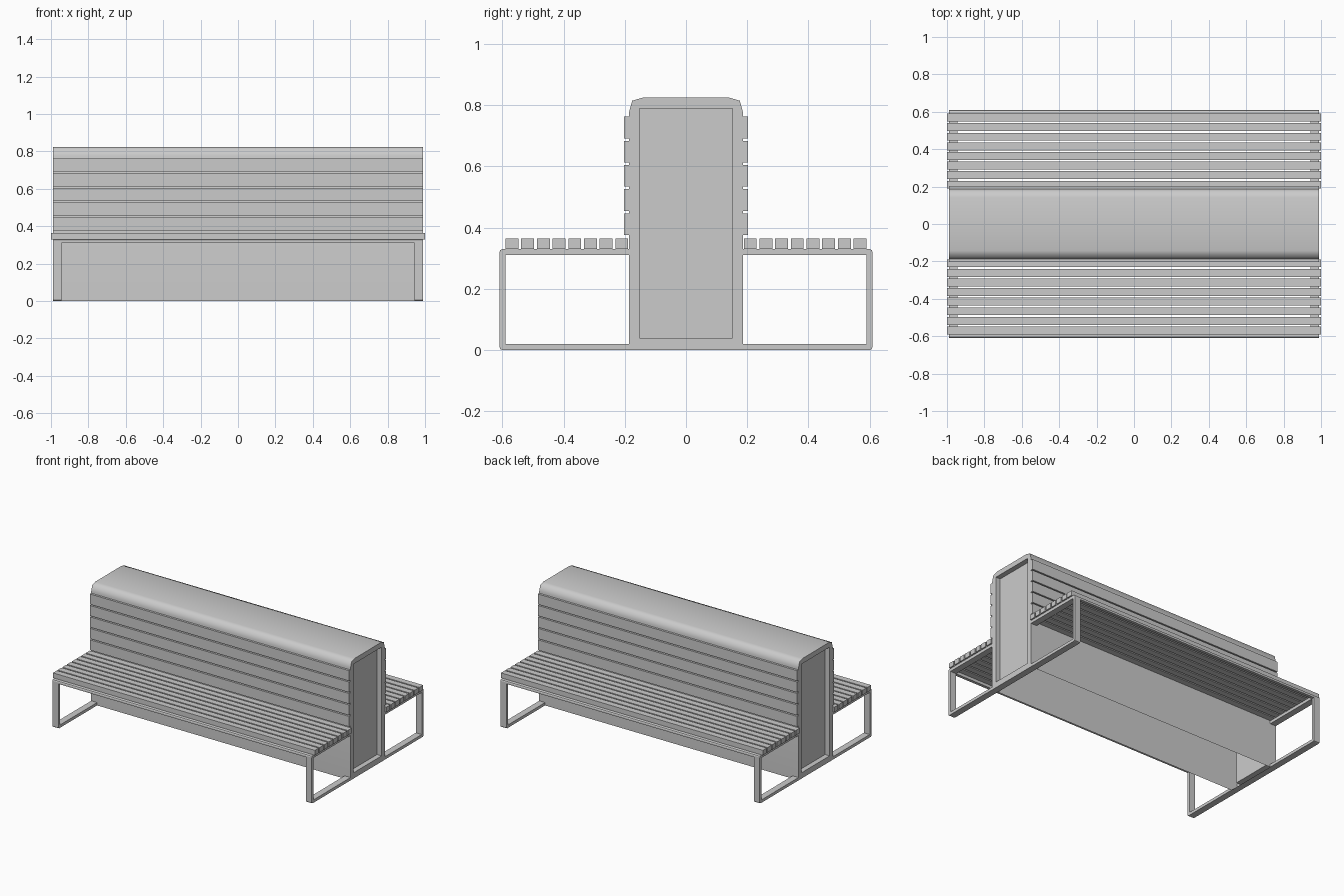
import bpy, bmesh, math

if "Cube" in bpy.data.objects:
    bpy.data.objects.remove(bpy.data.objects["Cube"])


def finish(name, bm, smooth=None):
    bmesh.ops.recalc_face_normals(bm, faces=bm.faces[:])
    mesh = bpy.data.meshes.new(name)
    bm.to_mesh(mesh)
    bm.free()
    ob = bpy.data.objects.new(name, mesh)
    bpy.context.collection.objects.link(ob)
    if smooth:
        bpy.ops.object.select_all(action='DESELECT')
        ob.select_set(True)
        bpy.context.view_layer.objects.active = ob
        bpy.ops.object.shade_smooth_by_angle(angle=math.radians(smooth))
    return ob


def prism(name, profile, x0, x1):
    """Extrude a (y, z) outline along x."""
    bm = bmesh.new()
    face = bm.faces.new([bm.verts.new((x0, y, z)) for y, z in profile])
    ext = bmesh.ops.extrude_face_region(bm, geom=[face])
    verts = [v for v in ext['geom'] if isinstance(v, bmesh.types.BMVert)]
    bmesh.ops.translate(bm, verts=verts, vec=(x1 - x0, 0, 0))
    return finish(name, bm)


def rect(y0, y1, z0, z1):
    return [(y0, z0), (y1, z0), (y1, z1), (y0, z1)]


# Central backrest housing: open-bottomed shell with framed, recessed ends
W, H, X = 0.187, 0.825, 0.99
half = [(W, 0), (W, 0.775), (0.176, 0.815), (0.142, H)]
outer = half + [(-y, z) for y, z in reversed(half)]
inner = rect(-0.152, 0.152, 0.04, 0.79)
bm = bmesh.new()
backs = []
for s in (-1, 1):
    ring = lambda pts, x: [bm.verts.new((s * x, y, z)) for y, z in pts]
    back, rim = ring(outer, 0.945), ring(outer, X)
    hole, deep = ring(inner, X), ring(inner, 0.955)
    n = len(outer)
    for i in range(n):
        j = (i + 1) % n
        bm.faces.new((back[i], back[j], rim[j], rim[i]))
    for i in range(4):
        j = (i + 1) % 4
        bm.faces.new((hole[i], hole[j], deep[j], deep[i]))
    bm.faces.new(deep)
    # flat rim: right post, top, left post, sill
    bm.faces.new((rim[0], rim[1], hole[2], hole[1]))
    bm.faces.new(rim[1:7] + [hole[3], hole[2]])
    bm.faces.new((rim[6], rim[7], hole[0], hole[3]))
    bm.faces.new((rim[7], rim[0], hole[1], hole[0]))
    backs.append(back)
for i in range(len(outer) - 1):
    bm.faces.new((backs[0][i], backs[0][i + 1], backs[1][i + 1], backs[1][i]))
finish("backrest_housing", bm, 70)

# Leg loop and seat rail outlines
leg = [(W, 0), (0.60, 0), (0.607, 0.003), (0.61, 0.01), (0.61, 0.32),
       (0.607, 0.327), (0.60, 0.33), (W, 0.33),
       (W, 0.31), (0.59, 0.31), (0.59, 0.02), (W, 0.02)]
rail = [(0.59, 0.31), (0.61, 0.31), (0.61, 0.32), (0.607, 0.327),
        (0.60, 0.33), (0.59, 0.33)]

for side, s in (("front", -1), ("rear", 1)):
    flip = lambda pts: [(s * y, z) for y, z in pts]
    # Leg frames and the long rail joining them
    prism(side + "_left_leg_frame", flip(leg), -X, -0.945)
    prism(side + "_right_leg_frame", flip(leg), 0.945, X)
    prism(side + "_seat_rail", flip(rail), -0.945, 0.945)
    # Seat slats
    for i in range(8):
        y = 0.59 - i * 0.0513
        prism(f"{side}_seat_slat_{i + 1}",
              flip(rect(y - 0.042, y, 0.33, 0.364)), -1, 1)
    # Backrest slats
    for i in range(5):
        z = 0.763 - i * 0.079
        prism(f"{side}_back_slat_{i + 1}",
              flip(rect(W, 0.202, z - 0.071, z)), -X, X)
